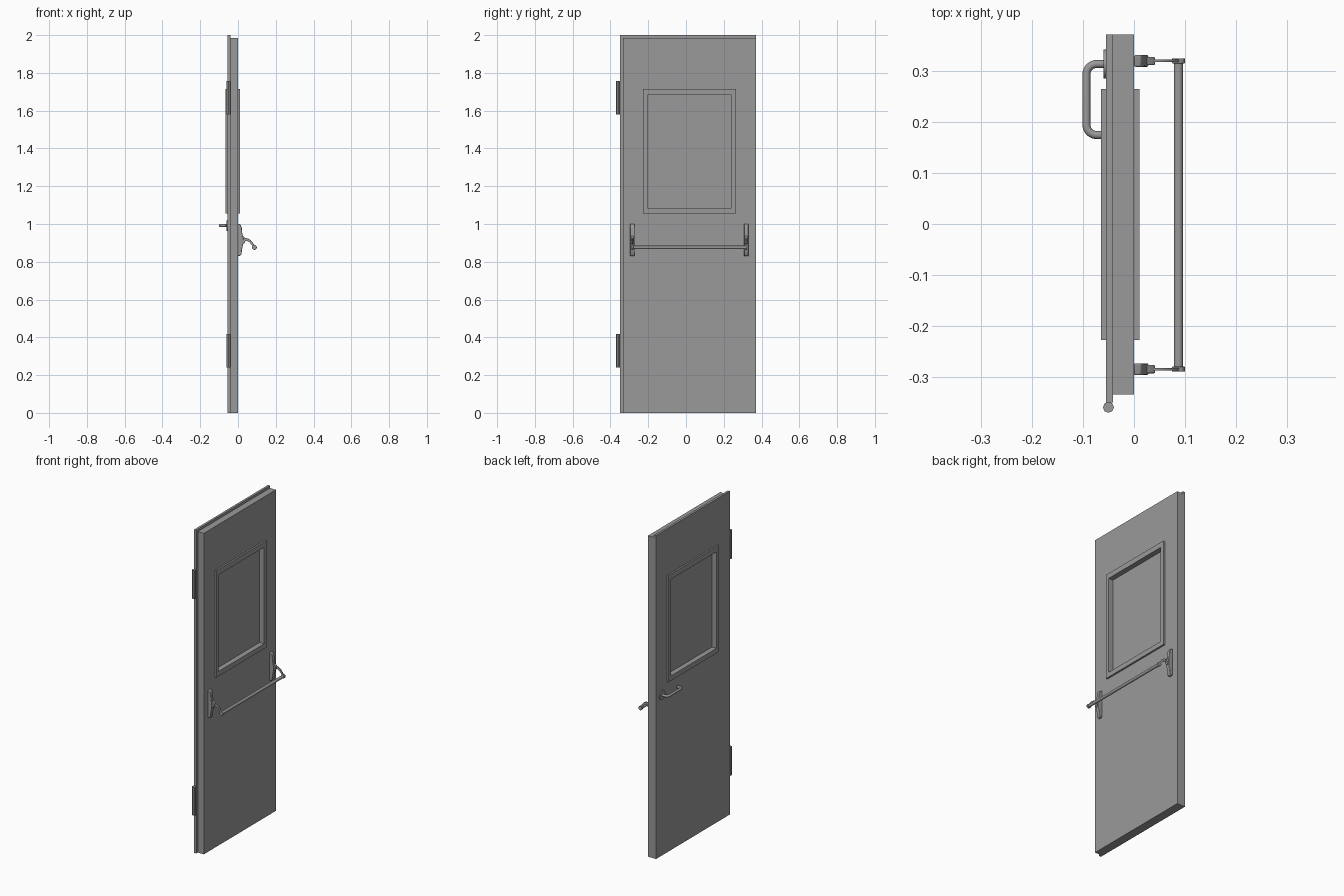
import bpy, bmesh, math
from mathutils import Matrix

if "Cube" in bpy.data.objects:
    bpy.data.objects.remove(bpy.data.objects["Cube"])

grey = bpy.data.materials.new("dark_grey")
grey.diffuse_color = (0.32, 0.32, 0.32, 1)
grey.use_nodes = True
grey.node_tree.nodes["Principled BSDF"].inputs["Base Color"].default_value = grey.diffuse_color


def finish(name, bm, smooth=False, bevel=0):
    bmesh.ops.recalc_face_normals(bm, faces=bm.faces)
    me = bpy.data.meshes.new(name)
    bm.to_mesh(me)
    bm.free()
    me.materials.append(grey)
    ob = bpy.data.objects.new(name, me)
    bpy.context.collection.objects.link(ob)
    if bevel:
        m = ob.modifiers.new("soft_edges", 'BEVEL')
        m.width, m.segments, m.limit_method = bevel, 3, 'ANGLE'
        m.angle_limit = math.radians(40)
    if smooth:
        shade(ob)
    return ob


def shade(ob):
    bpy.ops.object.select_all(action='DESELECT')
    ob.select_set(True)
    bpy.context.view_layer.objects.active = ob
    bpy.ops.object.shade_smooth_by_angle(angle=math.radians(35))


def ring(name, x0, x1, outer, inner):
    """Rectangular ring in the YZ plane; rects are (y0, y1, z0, z1)."""
    bm = bmesh.new()

    def loop(r, x):
        a, b, c, d = r
        return [bm.verts.new((x, y, z)) for y, z in ((a, c), (b, c), (b, d), (a, d))]
    loops = [loop(outer, x0), loop(outer, x1), loop(inner, x1), loop(inner, x0)]
    for p, q in zip(loops, loops[1:] + loops[:1]):
        for i in range(4):
            j = (i + 1) % 4
            bm.faces.new((p[i], p[j], q[j], q[i]))
    return finish(name, bm)


def box(name, x0, x1, y0, y1, z0, z1):
    bm = bmesh.new()
    bmesh.ops.create_cube(bm, size=1)
    bmesh.ops.scale(bm, verts=bm.verts, vec=(x1 - x0, y1 - y0, z1 - z0))
    bmesh.ops.translate(bm, verts=bm.verts, vec=((x0 + x1) / 2, (y0 + y1) / 2, (z0 + z1) / 2))
    return finish(name, bm)


def cyl(name, center, r, length, axis, n=32, bevel=0, smooth=True):
    rot = {'X': Matrix.Rotation(math.pi / 2, 4, 'Y'),
           'Y': Matrix.Rotation(math.pi / 2, 4, 'X'),
           'Z': Matrix.Identity(4)}[axis]
    bm = bmesh.new()
    bmesh.ops.create_cone(bm, cap_ends=True, segments=n, radius1=r, radius2=r,
                          depth=length, matrix=Matrix.Translation(center) @ rot)
    return finish(name, bm, smooth, bevel)


def extrude_y(name, profile, y, width, bevel=0):
    """Side profile of (x, z) points, given thickness along y."""
    bm = bmesh.new()
    f = bm.faces.new([bm.verts.new((x, y - width / 2, z)) for x, z in profile])
    g = bmesh.ops.extrude_face_region(bm, geom=[f])['geom']
    bmesh.ops.translate(bm, vec=(0, width, 0),
                        verts=[v for v in g if isinstance(v, bmesh.types.BMVert)])
    return finish(name, bm, True, bevel)


# Door leaf: inner slab and overlapping outer sheet, both open for the window
hole = (-0.21, 0.25, 1.075, 1.70)
ring("door_slab", -0.041, 0, (-0.334, 0.371, 0, 1.985), hole)
ring("door_rebate_sheet", -0.055, -0.041, (-0.349, 0.371, 0, 2.0), hole)

# Window trim and recessed pane
ring("window_trim", -0.065, 0.0105, (-0.227, 0.264, 1.055, 1.714), (-0.205, 0.241, 1.085, 1.682))
box("window_pane", -0.034, -0.021, -0.208, 0.244, 1.082, 1.685)

# Hinge barrels
for label, z in (("lower", 0.328), ("upper", 1.668)):
    cyl(label + "_hinge", (-0.050, -0.3585, z), 0.0108, 0.177, 'Z', n=8, smooth=False)

# Push bar brackets with curved arms
plate = [(0, 0.830), (0.012, 0.832), (0.019, 0.841), (0.021, 0.865), (0.027, 0.89),
         (0.028, 0.925), (0.022, 0.955), (0.020, 0.98), (0.014, 0.997), (0, 1.002)]
hub = [(0.020, 0.892), (0.032, 0.896), (0.041, 0.912), (0.041, 0.924), (0.030, 0.934), (0.020, 0.938)]
arm = [(0.036, 0.926), (0.052, 0.924), (0.067, 0.915), (0.080, 0.899), (0.092, 0.883),
       (0.082, 0.871), (0.072, 0.890), (0.062, 0.902), (0.050, 0.909), (0.036, 0.911)]
for label, y in (("hinge_side", -0.284), ("latch_side", 0.319)):
    extrude_y(label + "_bracket", plate, y, 0.023, 0.003)
    extrude_y(label + "_hub", hub, y, 0.016, 0.002)
    extrude_y(label + "_arm", arm, y, 0.005)
    cyl(label + "_bar_cap", (0.087, y, 0.876), 0.0125, 0.010, 'Y', bevel=0.0015)
cyl("push_bar", (0.087, 0.0175, 0.876), 0.009, 0.603, 'Y')

# Outside lever handle: rounded U-shaped tube on a round rose
z, r = 0.992, 0.020
path = [(-0.055, 0.313)]
for cy, a0 in ((0.313 - r, 90), (0.174 + r, 180)):
    for i in range(9):
        a = math.radians(a0 + i * 90 / 8)
        path.append((-0.093 + r + r * math.cos(a), cy + r * math.sin(a)))
path.append((-0.063, 0.174))
cu = bpy.data.curves.new("lever_handle", 'CURVE')
cu.dimensions = '3D'
cu.bevel_depth, cu.bevel_resolution, cu.use_fill_caps = 0.0078, 4, True
cu.materials.append(grey)
sp = cu.splines.new('POLY')
sp.points.add(len(path) - 1)
for p, (x, y) in zip(sp.points, path):
    p.co = (x, y, z, 1)
handle = bpy.data.objects.new("lever_handle", cu)
bpy.context.collection.objects.link(handle)
bpy.ops.object.select_all(action='DESELECT')
handle.select_set(True)
bpy.context.view_layer.objects.active = handle
bpy.ops.object.convert(target='MESH')
shade(bpy.context.view_layer.objects.active)
cyl("handle_rose", (-0.057, 0.313, z), 0.028, 0.006, 'X', bevel=0.001)
